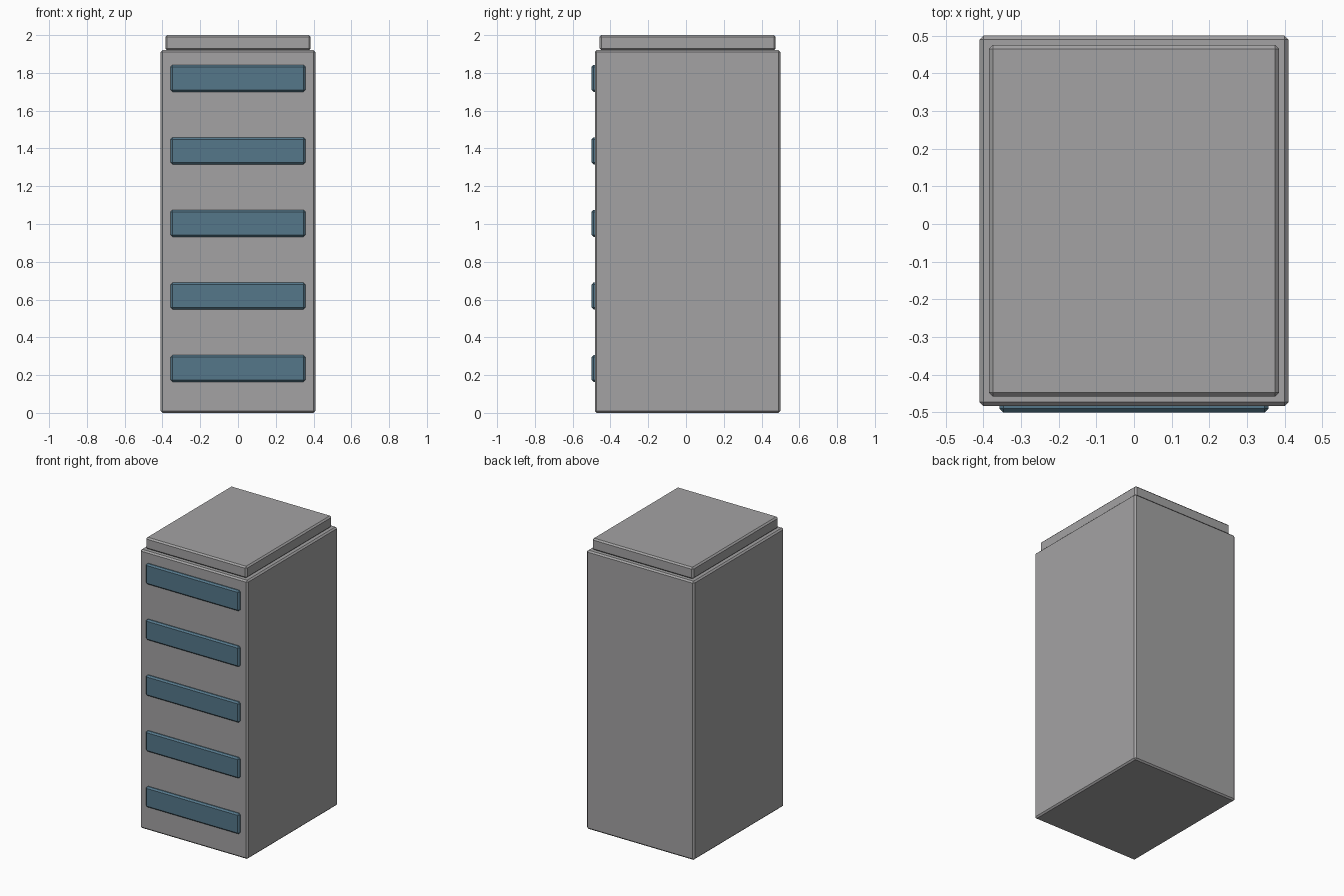
import bpy

if "Cube" in bpy.data.objects:
    bpy.data.objects.remove(bpy.data.objects["Cube"])


def make_material(name, rgb):
    mat = bpy.data.materials.new(name)
    mat.diffuse_color = (*rgb, 1.0)
    mat.use_nodes = True
    mat.node_tree.nodes["Principled BSDF"].inputs["Base Color"].default_value = mat.diffuse_color
    return mat


def chamfered_box(name, x, y, z, mat, chamfer=0.01):
    """Box spanning the given (min, max) ranges with a flat chamfer on each edge."""
    spans = (x, y, z)
    bpy.ops.mesh.primitive_cube_add(size=1, location=[(a + b) / 2 for a, b in spans])
    obj = bpy.context.object
    obj.name = name
    obj.scale = [b - a for a, b in spans]
    bpy.ops.object.transform_apply(location=False, rotation=False, scale=True)
    bevel = obj.modifiers.new("chamfer", "BEVEL")
    bevel.width = chamfer
    bevel.segments = 1
    obj.data.materials.append(mat)
    return obj


concrete = make_material("concrete grey", (0.37, 0.365, 0.37))
glass = make_material("window blue", (0.09, 0.185, 0.255))

# Main tower block
chamfered_box("tower_body", (-0.41, 0.41), (-0.483, 0.5), (0, 1.92), concrete)

# Roof slab, slightly inset from the walls
chamfered_box("roof_slab", (-0.385, 0.385), (-0.458, 0.475), (1.92, 2.0), concrete)

# One window strip per storey on the front wall
storey = 1.92 / 5
for i in range(5):
    mid = 0.235 + i * storey
    chamfered_box(f"window_strip_{i + 1}", (-0.357, 0.357), (-0.5, -0.465),
                  (mid - 0.071, mid + 0.071), glass)
